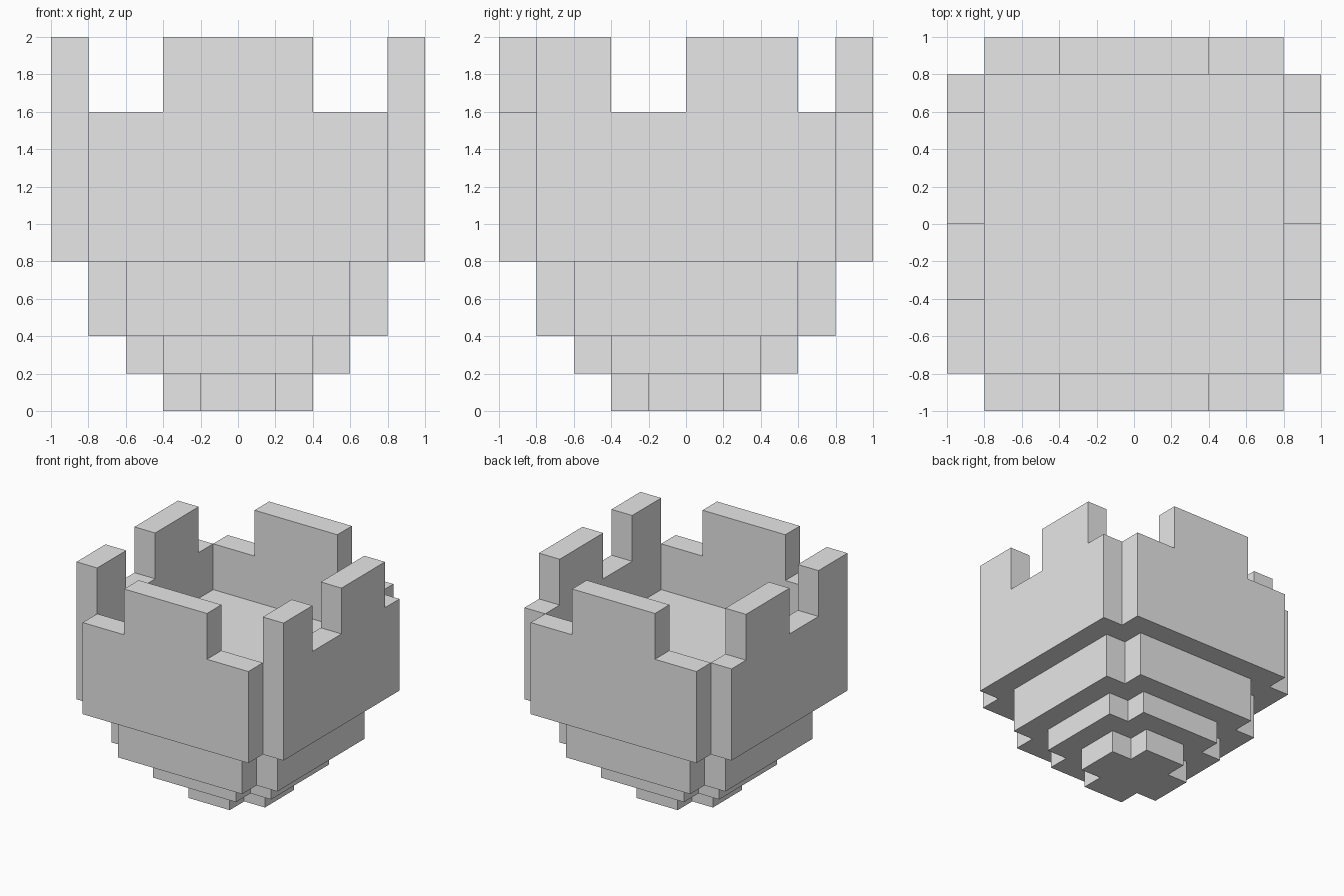
import bpy
import bmesh
from mathutils import Matrix, Vector

cube = bpy.data.objects.get("Cube")
if cube:
    bpy.data.objects.remove(cube, do_unlink=True)

GREY = (0.8, 0.8, 0.8, 1.0)
stone = bpy.data.materials.new("light grey stone")
stone.use_nodes = True
stone.diffuse_color = GREY
stone.node_tree.nodes["Principled BSDF"].inputs["Base Color"].default_value = GREY


def prism(name, points, depth, matrix):
    """Extrude a flat outline along its local z, then place it."""
    bm = bmesh.new()
    face = bm.faces.new([bm.verts.new((u, v, 0)) for u, v in points])
    moved = bmesh.ops.extrude_face_region(bm, geom=[face])["geom"]
    verts = [g for g in moved if isinstance(g, bmesh.types.BMVert)]
    bmesh.ops.translate(bm, verts=verts, vec=(0, 0, depth))
    bm.transform(matrix)
    bmesh.ops.recalc_face_normals(bm, faces=bm.faces)
    mesh = bpy.data.meshes.new(name)
    bm.to_mesh(mesh)
    bm.free()
    mesh.materials.append(stone)
    obj = bpy.data.objects.new(name, mesh)
    bpy.context.collection.objects.link(obj)
    return obj


def plus_outline(outer, inner):
    """Square with a square notch out of each corner."""
    quarter = [(outer, -inner), (outer, inner), (inner, inner)]
    points = []
    for _ in range(4):
        points += quarter
        quarter = [(-y, x) for x, y in quarter]
    return points


# Stepped base, each tier a square with notched corners
for name, outer, inner, low, high in (
    ("base_bottom_tier", 0.4, 0.2, 0.0, 0.2),
    ("base_middle_tier", 0.6, 0.4, 0.2, 0.4),
    ("base_top_tier", 0.8, 0.6, 0.4, 0.8),
):
    prism(name, plus_outline(outer, inner), high - low,
          Matrix.Translation((0, 0, low)))

# Floor inside the walls
S = 0.8
prism("inner_floor", [(-S, -S), (S, -S), (S, S), (-S, S)], 0.4,
      Matrix.Translation((0, 0, 0.8)))

# Front and back walls with one central raised block
end_wall = [(-S, 0.8), (S, 0.8), (S, 1.6), (0.4, 1.6), (0.4, 2),
            (-0.4, 2), (-0.4, 1.6), (-S, 1.6)]
for name, y in (("front_wall", -0.8), ("back_wall", 1.0)):
    # local x, y, z become world x, z, -y
    place = Matrix.Translation((0, y, 0)) @ Matrix(((1, 0, 0), (0, 0, -1), (0, 1, 0))).to_4x4()
    prism(name, end_wall, 0.2, place)

# Side walls with a front post, a gap and a raised block behind it
side_wall = [(-S, 0.8), (S, 0.8), (S, 1.6), (0.6, 1.6), (0.6, 2), (0, 2),
             (0, 1.6), (-0.4, 1.6), (-0.4, 2), (-S, 2)]
for name, x in (("right_wall", -1.0), ("left_wall", 0.8)):
    # local x, y, z become world y, z, x
    place = Matrix.Translation(Vector((x, 0, 0))) @ Matrix(((0, 0, 1), (1, 0, 0), (0, 1, 0))).to_4x4()
    prism(name, side_wall, 0.2, place)
